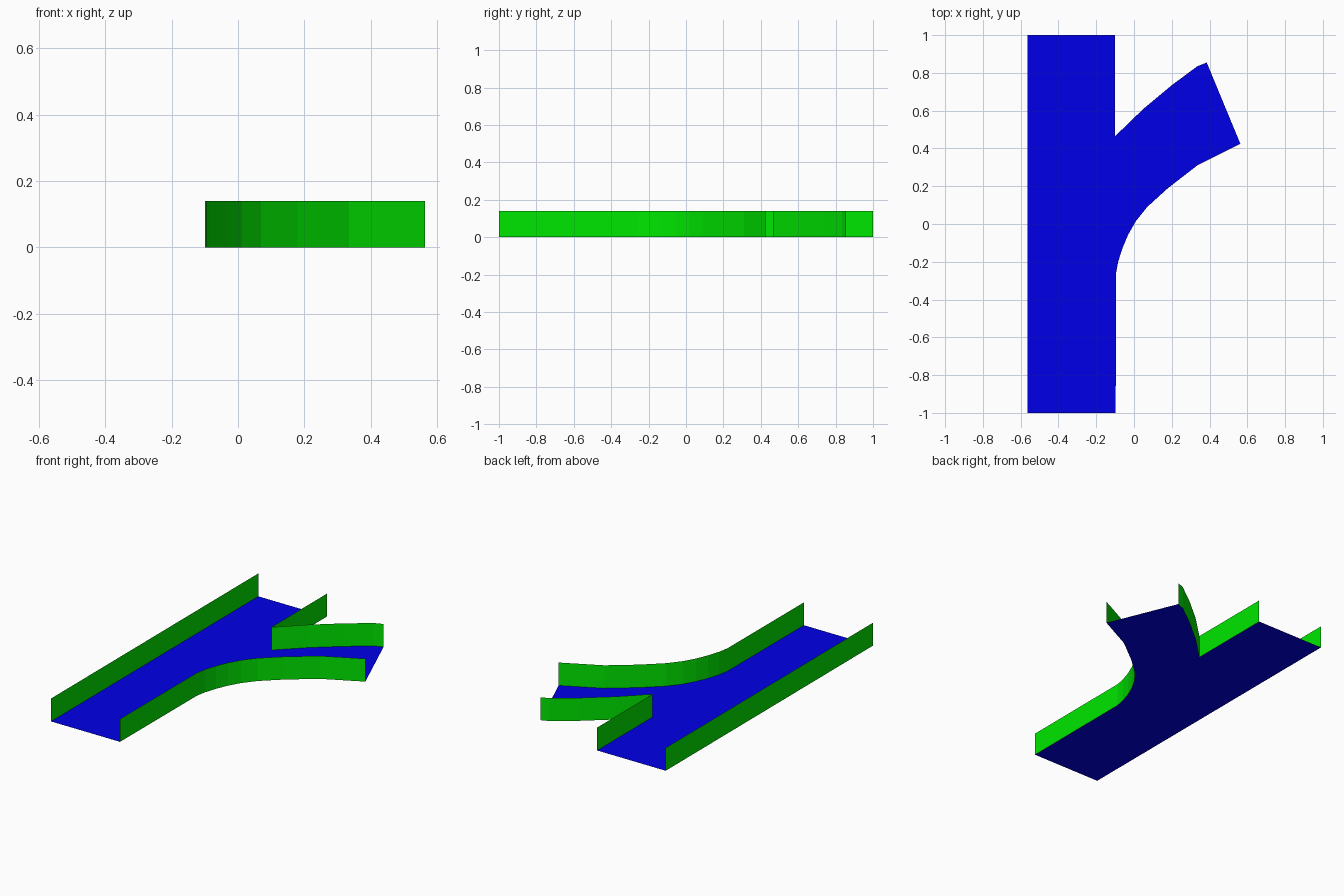
import bpy
import bmesh

cube = bpy.data.objects.get("Cube")
if cube:
    bpy.data.objects.remove(cube, do_unlink=True)

WALL_HEIGHT = 0.14


def make_material(name, colour):
    mat = bpy.data.materials.new(name)
    mat.use_nodes = True
    mat.diffuse_color = colour
    mat.node_tree.nodes["Principled BSDF"].inputs["Base Color"].default_value = colour
    return mat


def make_object(name, bm, mat):
    mesh = bpy.data.meshes.new(name)
    bm.to_mesh(mesh)
    bm.free()
    mesh.materials.append(mat)
    obj = bpy.data.objects.new(name, mesh)
    bpy.context.collection.objects.link(obj)


def make_wall(name, path, mat):
    """Raise a thin upright sheet along a plan path."""
    bm = bmesh.new()
    low = [bm.verts.new((x, y, 0)) for x, y in path]
    high = [bm.verts.new((x, y, WALL_HEIGHT)) for x, y in path]
    for i in range(len(path) - 1):
        bm.faces.new((low[i], low[i + 1], high[i + 1], high[i]))
    make_object(name, bm, mat)


blue = make_material("floor blue", (0, 0, 0.8, 1))
green = make_material("wall green", (0, 0.8, 0, 1))

# Plan edges, running anticlockwise around the floor
outer_edge = [(-0.097, -1), (-0.095, -0.26), (-0.084, -0.2), (-0.06, -0.125),
              (-0.03, -0.055), (0.01, 0.015), (0.07, 0.09), (0.18, 0.19),
              (0.335, 0.31), (0.563, 0.425)]
branch_edge = [(0.385, 0.855), (0.335, 0.835), (0.2, 0.735), (0.05, 0.61),
               (-0.1, 0.465)]
straight_edge = [(-0.1, 0.465), (-0.1, 1)]
far_edge = [(-0.563, 1), (-0.563, -1)]

# Forked floor: the concave outline needs its normal before it is triangulated
bm = bmesh.new()
outline = outer_edge + branch_edge + straight_edge[1:] + far_edge
face = bm.faces.new([bm.verts.new((x, y, 0)) for x, y in outline])
face.normal_update()
bmesh.ops.triangulate(bm, faces=[face])
make_object("forked_floor", bm, blue)

# Side walls
make_wall("outer_curved_wall", outer_edge, green)
make_wall("inner_branch_wall", branch_edge, green)
make_wall("inner_straight_wall", straight_edge, green)
make_wall("long_straight_wall", far_edge, green)
